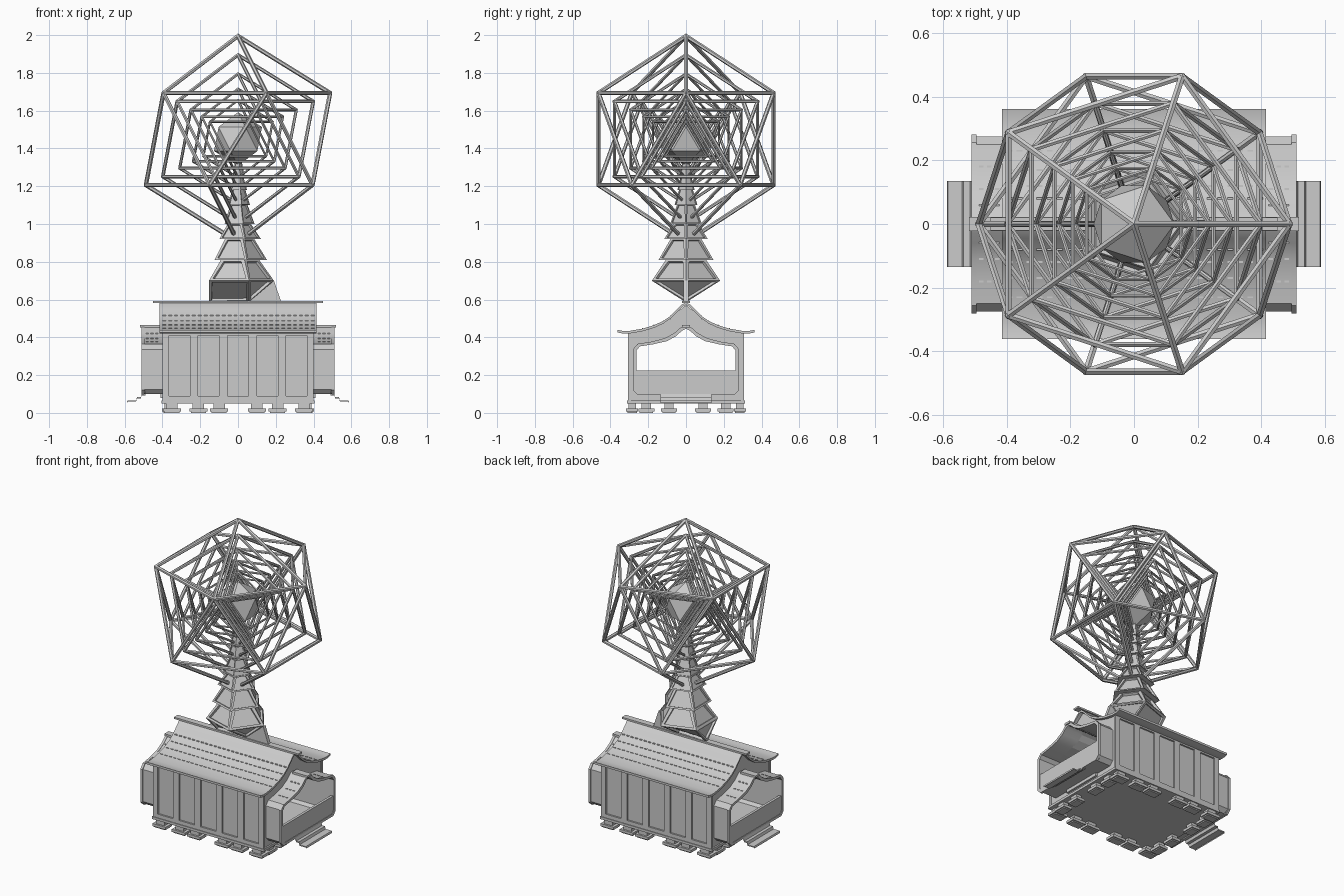
import bpy, bmesh, math
from mathutils import Vector, Matrix

if "Cube" in bpy.data.objects:
    bpy.data.objects.remove(bpy.data.objects["Cube"])


def finish(name, bm, smooth=False):
    bmesh.ops.recalc_face_normals(bm, faces=bm.faces)
    me = bpy.data.meshes.new(name)
    bm.to_mesh(me)
    bm.free()
    ob = bpy.data.objects.new(name, me)
    bpy.context.collection.objects.link(ob)
    if smooth:
        bpy.ops.object.select_all(action='DESELECT')
        ob.select_set(True)
        bpy.context.view_layer.objects.active = ob
        bpy.ops.object.shade_smooth_by_angle(angle=math.radians(35))
    return ob


def boxes(name, items):
    """items: (x0, x1, y0, y1, z0, z1)"""
    bm = bmesh.new()
    for x0, x1, y0, y1, z0, z1 in items:
        m = Matrix.Translation(((x0 + x1) / 2, (y0 + y1) / 2, (z0 + z1) / 2)) @ \
            Matrix.Diagonal((x1 - x0, y1 - y0, z1 - z0, 1))
        bmesh.ops.create_cube(bm, size=1, matrix=m)
    return finish(name, bm)


def mirrored(half):
    return half + [(-y, z) for y, z in reversed(half) if y > 0]


def tube(name, outer, inner, x0, x1, smooth=True):
    """Hollow section along x between two matching y-z loops."""
    bm = bmesh.new()
    loops = [[bm.verts.new((x, y, z)) for y, z in p]
             for x, p in ((x0, outer), (x1, outer), (x1, inner), (x0, inner))]
    n = len(outer)
    for a in range(4):
        A, B = loops[a], loops[(a + 1) % 4]
        for i in range(n):
            j = (i + 1) % n
            bm.faces.new((A[i], A[j], B[j], B[i]))
    return finish(name, bm, smooth)


def strip(name, top, thick, a, b, axis='x', smooth=False):
    """Sheet with a profile (u, z), extruded along x or y."""
    loop = top + [(u, z - thick) for u, z in reversed(top)]
    bm = bmesh.new()
    pt = (lambda e, u, z: (e, u, z)) if axis == 'x' else (lambda e, u, z: (u, e, z))
    A = [bm.verts.new(pt(a, u, z)) for u, z in loop]
    B = [bm.verts.new(pt(b, u, z)) for u, z in loop]
    n = len(loop)
    for i in range(n):
        j = (i + 1) % n
        bm.faces.new((A[i], A[j], B[j], B[i]))
    for i in range(len(top) - 1):
        for L in (A, B):
            bm.faces.new((L[i], L[i + 1], L[n - 2 - i], L[n - 1 - i]))
    return finish(name, bm, smooth)


def pent(r, z, turn=0.0):
    return [Vector((r * math.cos(turn + k * math.tau / 5),
                    r * math.sin(turn + k * math.tau / 5), z)) for k in range(5)]


# nested icosahedral cages
CZ = 1.45


def ico_points(R):
    h, q = R / math.sqrt(5), 2 * R / math.sqrt(5)
    return [Vector((0, 0, CZ + R))] + pent(q, CZ + h) + \
        pent(q, CZ - h, math.pi / 5) + [Vector((0, 0, CZ - R))]


def cage(name, R, rad):
    bm = bmesh.new()
    pts = ico_points(R)
    for i, p in enumerate(pts):
        bmesh.ops.create_icosphere(bm, subdivisions=1, radius=rad * 1.15,
                                   matrix=Matrix.Translation(p))
        for q in pts[i + 1:]:
            d = q - p
            if d.length < R * 1.1:
                m = Matrix.Translation((p + q) / 2) @ d.to_track_quat('Z', 'Y').to_matrix().to_4x4()
                bmesh.ops.create_cone(bm, cap_ends=True, segments=6, radius1=rad,
                                      radius2=rad, depth=d.length, matrix=m)
    finish(name, bm)


for i, (R, rad) in enumerate([(.545, .0115), (.445, .0095), (.345, .008), (.265, .007), (.205, .006)]):
    cage(f"antenna_cage_{i + 1}", R, rad)

# solid core
bm = bmesh.new()
for p in ico_points(.142):
    bm.verts.new(p)
bmesh.ops.convex_hull(bm, input=bm.verts)
finish("antenna_core", bm)

# pentagonal pedestal tiers with recessed panels
tiers = [(.70, .19, .82, .105), (.81, .153, .93, .08), (.92, .122, 1.01, .062),
         (1.0, .088, 1.11, .047), (1.10, .064, 1.19, .036), (1.18, .048, 1.25, .028),
         (1.24, .038, 1.33, .02)]
for i, (z0, r0, z1, r1) in enumerate(tiers):
    bm = bmesh.new()
    A = [bm.verts.new(p) for p in pent(r0, z0)]
    B = [bm.verts.new(p) for p in pent(r1, z1)]
    bm.faces.new(A)
    bm.faces.new(B)
    sides = [bm.faces.new((A[k], A[(k + 1) % 5], B[(k + 1) % 5], B[k])) for k in range(5)]
    bmesh.ops.recalc_face_normals(bm, faces=bm.faces)
    bmesh.ops.inset_individual(bm, faces=sides, thickness=r0 * .13, depth=0)
    bmesh.ops.inset_individual(bm, faces=sides, thickness=.001, depth=-r0 * .08)
    finish(f"pedestal_tier_{i + 1}", bm)

# pedestal foot: pentagon tapering to the roof ridge
bm = bmesh.new()
V = [bm.verts.new(p) for p in pent(.19, .70)]
a, b = bm.verts.new((-.154, 0, .585)), bm.verts.new((.059, 0, .585))
bm.faces.new(V)
sides = [bm.faces.new(f) for f in ((V[3], V[4], b, a), (V[1], V[2], a, b), (V[2], V[3], a),
                                   (V[4], V[0], b), (V[0], V[1], b))]
bmesh.ops.recalc_face_normals(bm, faces=bm.faces)
bmesh.ops.inset_individual(bm, faces=sides, thickness=.02, depth=0)
bmesh.ops.inset_individual(bm, faces=sides, thickness=.001, depth=-.015)
finish("pedestal_foot", bm)
bm = bmesh.new()
for y in (-.012, .012):
    for x, z in ((.055, .585), (.19, .70), (.19, .66), (.23, .585)):
        bm.verts.new((x, y, z))
bmesh.ops.convex_hull(bm, input=bm.verts)
finish("pedestal_brace", bm)

# hall body and end porches share one through opening
inner = mirrored([(0, .445), (.022, .435), (.05, .408), (.1, .38), (.175, .363), (.245, .352),
                  (.262, .33), (.262, .13), (.245, .113), (0, .113)])
hall = mirrored([(0, .57), (.04, .54), (.08, .50), (.15, .462), (.22, .438), (.28, .43),
                 (.297, .42), (.297, .08), (.297, .055), (0, .055)])
porch = mirrored([(0, .462), (.03, .447), (.06, .42), (.11, .393), (.18, .375), (.25, .364),
                  (.275, .335), (.275, .125), (.25, .10), (0, .10)])
rim = [(y * 1.025, .28 + (z - .28) * 1.02) for y, z in porch]
tube("hall_body", hall, inner, -.395, .395, False)
for s, side in ((1, "right"), (-1, "left")):
    tube(f"porch_{side}", porch, inner, s * .385, s * .50, True)
    tube(f"porch_rim_{side}", rim, inner, s * .495, s * .51, True)
    # parapet, ridge cap and zigzag steps of each porch
    X = lambda u, v: (min(s * u, s * v), max(s * u, s * v))
    boxes(f"parapet_{side}", [X(.49, .507) + (-.265, .265, .105, .225)])
    boxes(f"porch_ridge_{side}", [X(.41, .518) + (-.022, .022, .452, .466)])
    boxes(f"porch_neck_{side}", [X(.39, .41) + (-.135, .135, .08, .11)])
    strip(f"steps_{side}", [(s * .49, .10), (s * .51, .10), (s * .515, .083), (s * .535, .083),
                            (s * .54, .066), (s * .585, .066), (s * .587, .06)], .007,
          -.135, .135, 'y')

# wall frames: pilasters and rails leave five recessed panels per side
frames = []
for s in (1, -1):
    y0, y1 = sorted((s * .29, s * .308))
    for k in range(6):
        c = -.3875 + k * .155
        w = .022
        frames.append((max(c - w, -.40), min(c + w, .40), y0, y1, .06, .425))
    frames += [(-.40, .40, y0, y1, .055, .09), (-.40, .40, y0, y1, .41, .428)]
boxes("wall_frames", frames)
boxes("floor_slab", [(-.405, .405, -.312, .312, .05, .066)])

# concave roof with lapped courses
half = [(0, .585), (.02, .575), (.045, .55), (.08, .515), (.12, .487), (.17, .464),
        (.23, .446), (.30, .434), (.335, .434), (.362, .440)]
strip("roof", [(-y, z) for y, z in reversed(half)] + half[1:], .014, -.415, .415, 'x', True)
boxes("roof_ridge", [(-.45, .45, -.02, .02, .581, .592)])
dashes = []
for y, z in half[3:7]:
    for s in (1, -1):
        for k in range(26):
            x = -.40 + k * .0315
            dashes.append((x, x + .018, s * y - .003, s * y + .003, z - .002, z + .003))
boxes("roof_tile_seams", dashes)
boxes("porch_tile_seams", [(s * x - .007, s * x + .007, t * y - .003, t * y + .003, z - .002, z + .003)
                           for y, z in porch[2:5] for s in (1, -1) for t in (1, -1)
                           for x in (.43, .455, .48)])

# feet around the perimeter
feet = []
for s in (1, -1):
    for c in (-.35, -.21, -.10, .10, .21, .35):
        feet += [(c - .03, c + .03, s * .285 - .02, s * .285 + .02, .02, .055),
                 (c - .048, c + .048, s * .285 - .032, s * .285 + .032, .007, .024),
                 (c - .04, c + .04, s * .285 - .025, s * .285 + .025, 0, .008)]
    for c in (-.21, -.09, .09, .21):
        feet += [(s * .37 - .02, s * .37 + .02, c - .025, c + .025, .02, .055),
                 (s * .37 - .032, s * .37 + .032, c - .042, c + .042, .007, .024),
                 (s * .37 - .025, s * .37 + .025, c - .035, c + .035, 0, .008)]
boxes("feet", feet)
